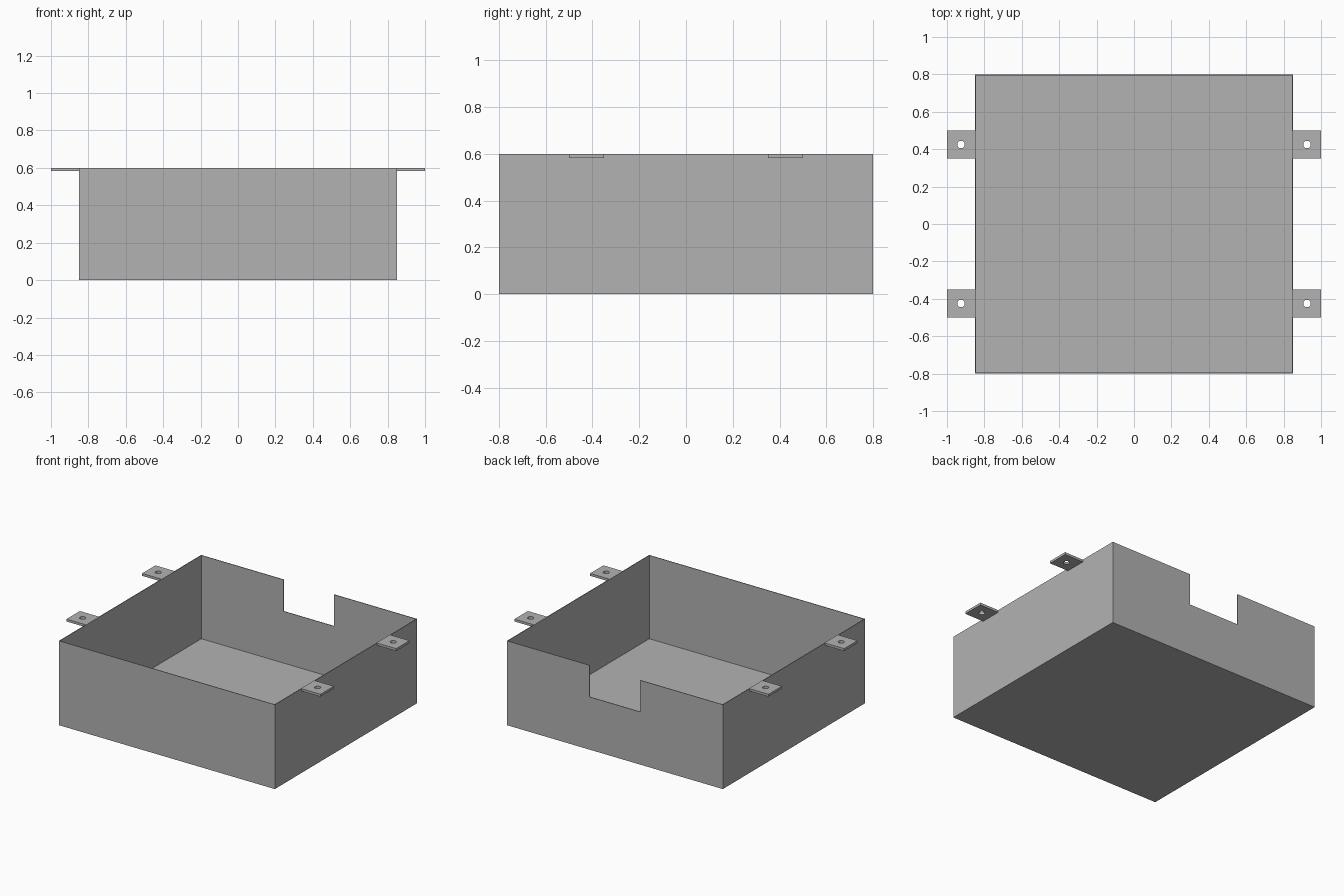
import bpy
import bmesh
from mathutils import Matrix, Vector

default = bpy.data.objects.get("Cube")
if default:
    bpy.data.objects.remove(default, do_unlink=True)

WIDTH, DEPTH, HEIGHT = 1.7, 1.6, 0.6
WALL = 0.007
TAB, TAB_THICK, HOLE_RADIUS = 0.15, 0.017, 0.02

# Single grey metal
grey = bpy.data.materials.new("grey_metal")
grey.use_nodes = True
colour = (0.448, 0.448, 0.448, 1)
grey.diffuse_color = colour
grey.node_tree.nodes["Principled BSDF"].inputs["Base Color"].default_value = colour


def add_object(name, bm):
    mesh = bpy.data.meshes.new(name)
    bm.to_mesh(mesh)
    bm.free()
    mesh.materials.append(grey)
    obj = bpy.data.objects.new(name, mesh)
    bpy.context.collection.objects.link(obj)
    return obj


def block(centre, size):
    bm = bmesh.new()
    matrix = Matrix.Translation(centre) @ Matrix.Diagonal((*size, 1))
    bmesh.ops.create_cube(bm, size=1, matrix=matrix)
    return bm


def cut(obj, cutter):
    """Subtract the cutter, apply the result and discard the cutter."""
    cutter.hide_render = True
    mod = obj.modifiers.new("cut", 'BOOLEAN')
    mod.operation = 'DIFFERENCE'
    mod.solver = 'EXACT'
    mod.object = cutter
    bpy.context.view_layer.objects.active = obj
    bpy.ops.object.modifier_apply(modifier=mod.name)
    bpy.data.objects.remove(cutter, do_unlink=True)


# Open box: inset the top face and push it down to form the floor
bm = block((0, 0, HEIGHT / 2), (WIDTH, DEPTH, HEIGHT))
bm.normal_update()
top = max(bm.faces, key=lambda f: f.calc_center_median().z)
bmesh.ops.inset_region(bm, faces=[top], thickness=WALL)
floor = bmesh.ops.extrude_discrete_faces(bm, faces=[top])["faces"][0]
bmesh.ops.translate(bm, verts=floor.verts, vec=Vector((0, 0, WALL - HEIGHT)))
box = add_object("open_box", bm)

# Rectangular notch in the back wall
notch_z = 0.375
notch = block((0, DEPTH / 2, notch_z + 0.2), (0.4, 0.1, 0.4))
cut(box, add_object("notch_cutter", notch))

# Four mounting tabs with screw holes, flush with the rim
for side, sx in (("left", 1), ("right", -1)):
    for end, sy in (("front", -1), ("back", 1)):
        centre = Vector((sx * (WIDTH + TAB) / 2, sy * 0.425, HEIGHT - TAB_THICK / 2))
        tab = add_object(f"{end}_{side}_tab", block(centre, (TAB, TAB, TAB_THICK)))
        hole = bmesh.new()
        bmesh.ops.create_cone(hole, cap_ends=True, segments=24, radius1=HOLE_RADIUS,
                              radius2=HOLE_RADIUS, depth=0.1,
                              matrix=Matrix.Translation(centre))
        cut(tab, add_object("hole_cutter", hole))
